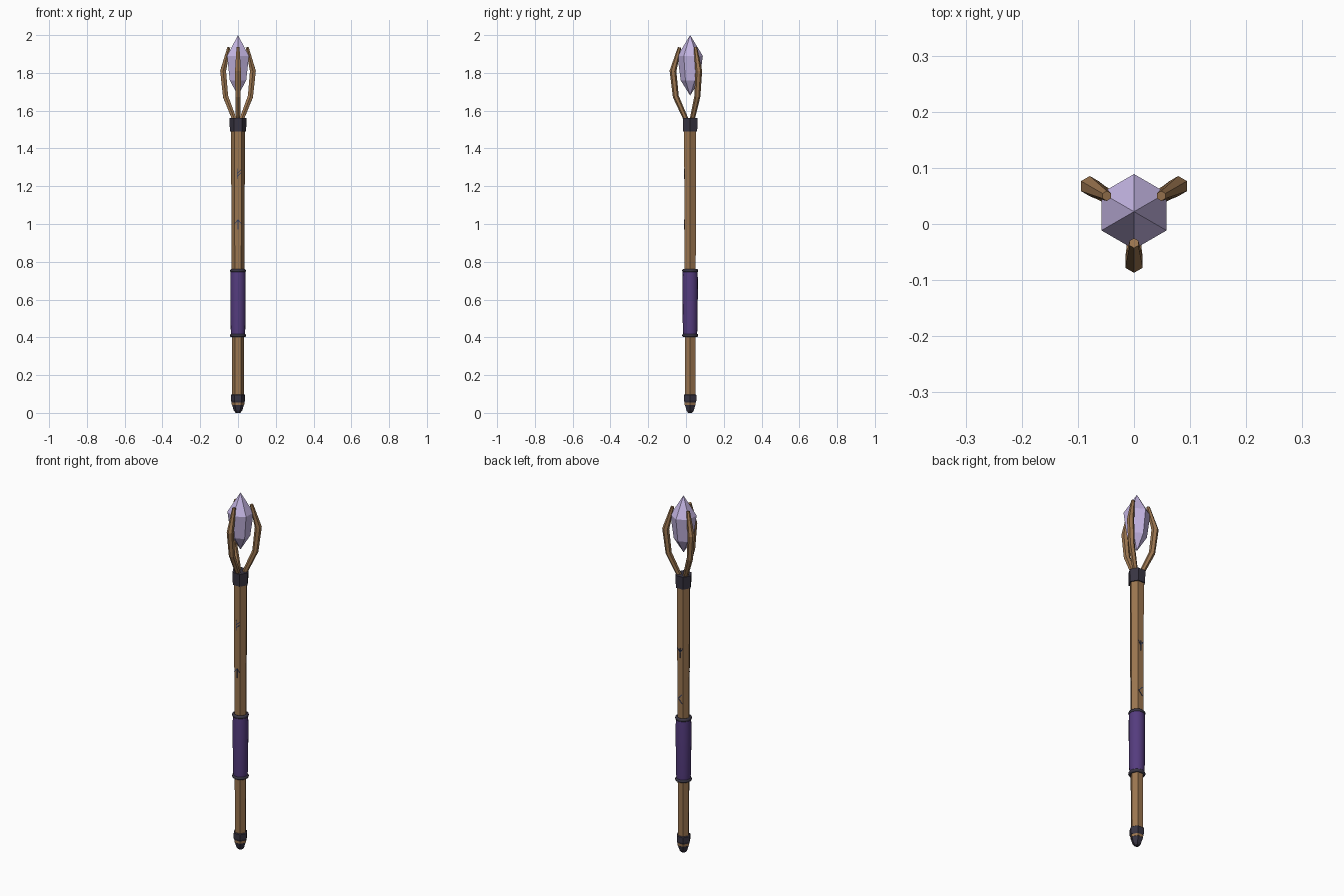
import bpy, bmesh, math
from mathutils import Vector

if "Cube" in bpy.data.objects:
    bpy.data.objects.remove(bpy.data.objects["Cube"])

CY = 0.022  # the staff axis sits slightly behind the origin


def material(name, rgb):
    m = bpy.data.materials.new(name)
    m.diffuse_color = (*rgb, 1)
    m.use_nodes = True
    m.node_tree.nodes["Principled BSDF"].inputs["Base Color"].default_value = m.diffuse_color
    return m


WOOD = material("wood", (0.33, 0.18, 0.08))
IRON = material("dark_metal", (0.04, 0.035, 0.055))
PURPLE = material("purple_wrap", (0.09, 0.045, 0.21))
CRYSTAL = material("pale_crystal", (0.55, 0.46, 0.76))
INK = material("carved_blue", (0.03, 0.045, 0.11))


def skin(name, rings, mat, smooth=False):
    """Bridge rings of points; a ring with one point is a pole."""
    bm = bmesh.new()
    loops = [[bm.verts.new(p) for p in ring] for ring in rings]
    for a, b in zip(loops, loops[1:]):
        n = max(len(a), len(b))
        for i in range(n):
            j = (i + 1) % n
            if len(a) == 1:
                bm.faces.new((a[0], b[j], b[i]))
            elif len(b) == 1:
                bm.faces.new((a[i], a[j], b[0]))
            else:
                bm.faces.new((a[i], a[j], b[j], b[i]))
    for end in (loops[0], loops[-1]):
        if len(end) > 2:
            bm.faces.new(end)
    bmesh.ops.recalc_face_normals(bm, faces=bm.faces)
    me = bpy.data.meshes.new(name)
    bm.to_mesh(me)
    bm.free()
    for p in me.polygons:
        p.use_smooth = smooth and len(p.vertices) == 4
    me.materials.append(mat)
    ob = bpy.data.objects.new(name, me)
    bpy.context.collection.objects.link(ob)
    return ob


def lathe(name, profile, sides, mat, turn=0.0, smooth=False):
    """Turned part around the staff axis from (radius, z) points."""
    rings = []
    for r, z in profile:
        angles = [turn + math.tau * i / sides for i in range(sides)] if r else [0]
        rings.append([(r * math.cos(a), CY + r * math.sin(a), z) for a in angles])
    return skin(name, rings, mat, smooth)


# Hexagonal shaft, slightly thicker toward the top
lathe("shaft", [(0.031, 0.05), (0.037, 1.52)], 6, WOOD)

# Foot cap with a thin wooden line showing between its two parts
lathe("foot_cap_upper", [(0.034, 0.055), (0.038, 0.065), (0.038, 0.095), (0.033, 0.098)], 6, IRON)
lathe("foot_line", [(0.033, 0.042), (0.034, 0.058)], 6, WOOD)
lathe("foot_cap_tip", [(0.012, 0.0), (0.022, 0.012), (0.033, 0.046)], 6, IRON)

# Wrapped grip with a metal ring at either end
lathe("grip", [(0.036, 0.41), (0.039, 0.45), (0.041, 0.70), (0.039, 0.75)], 16, PURPLE, smooth=True)
for name, z in (("lower_grip_ring", 0.41), ("upper_grip_ring", 0.753)):
    bpy.ops.mesh.primitive_torus_add(location=(0, CY, z), major_radius=0.034, minor_radius=0.009,
                                     major_segments=16, minor_segments=8)
    ring = bpy.context.object
    ring.name = name
    ring.data.materials.append(IRON)
    bpy.ops.object.shade_smooth()

# Collar under the claws
lathe("collar", [(0.043, 1.49), (0.045, 1.56)], 6, IRON)

# Faceted crystal
lathe("crystal", [(0, 1.68), (0.050, 1.76), (0.067, 1.89), (0, 2.0)], 6, CRYSTAL, math.radians(30))

# Three bent claws with hexagonal section: (distance from axis, z, thickness)
PATH = [(0.018, 1.545, 0.013), (0.076, 1.675, 0.016), (0.091, 1.81, 0.018), (0.056, 1.935, 0.009)]
for name, deg in (("front_claw", 270), ("right_claw", 30), ("left_claw", 150)):
    a = math.radians(deg)
    out = Vector((math.cos(a), math.sin(a), 0))
    side = Vector((-math.sin(a), math.cos(a), 0))
    pts = [out * d + Vector((0, CY, z)) for d, z, _ in PATH]
    rings = []
    for i, p in enumerate(pts):
        along = Vector()
        if i:
            along += (p - pts[i - 1]).normalized()
        if i < len(pts) - 1:
            along += (pts[i + 1] - p).normalized()
        normal = side.cross(along.normalized())
        rings.append([p + PATH[i][2] * (normal * math.cos(k * math.pi / 3) + side * math.sin(k * math.pi / 3))
                      for k in range(6)])
    skin(name, rings, WOOD)


# Carved marks: thin strokes lying on the front (-1) and back (+1) shaft faces
def mark(name, face, z, strokes):
    for n, (x0, z0, x1, z1) in enumerate(strokes):
        y = CY + face * (0.031 + 0.006 * z / 1.52) * math.cos(math.pi / 6)
        a, b = Vector((-face * x0, y, z + z0)), Vector((-face * x1, y, z + z1))
        across = (b - a).cross(Vector((0, 1, 0))).normalized() * 0.002
        depth = Vector((0, 0.0015, 0))
        rings = [[p + across + depth, p - across + depth, p - across - depth, p + across - depth]
                 for p in (a, b)]
        skin(f"{name}_stroke_{n + 1}", rings, INK)


mark("upper_front_mark", -1, 1.265, [(-0.004, -0.028, -0.004, 0.028), (-0.004, 0.002, 0.016, 0.022),
                                     (-0.004, -0.014, 0.016, 0.006)])
mark("lower_front_mark", -1, 1.0, [(0, -0.03, 0, 0.022), (0, 0.022, -0.017, 0.002), (0, 0.022, 0.017, 0.002)])
mark("upper_back_mark", 1, 1.13, [(0, -0.03, 0, 0.025), (0, 0, -0.016, 0.024), (0, 0, 0.016, 0.024)])
mark("lower_back_mark", 1, 0.87, [(0.012, 0.026, -0.012, 0), (-0.012, 0, 0.012, -0.026)])
